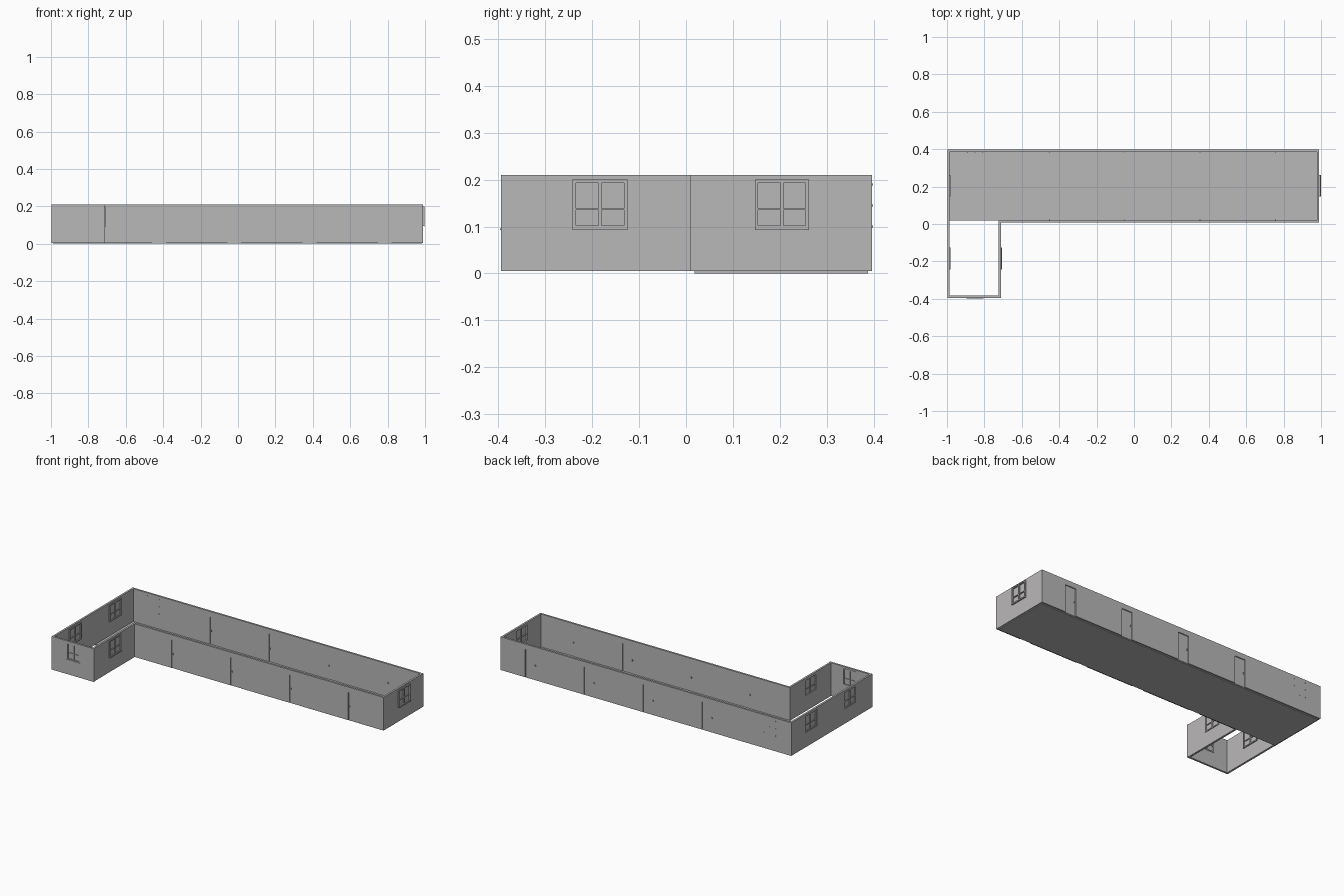
import bpy, bmesh

cube = bpy.data.objects.get("Cube")
if cube:
    bpy.data.objects.remove(cube, do_unlink=True)

GREY = (0.49, 0.48, 0.485, 1)
mat = bpy.data.materials.new("plain grey")
mat.use_nodes = True
mat.diffuse_color = GREY
mat.node_tree.nodes["Principled BSDF"].inputs["Base Color"].default_value = GREY

Z0, Z1 = 0.005, 0.21       # wall bottom and top
DOOR_TOP = 0.18
T = 0.012                  # wall thickness


def build(name, boxes, along="x"):
    """One object from boxes (a0, a1, t0, t1, z0, z1): a along the wall, t across it."""
    bm = bmesh.new()
    for a0, a1, t0, t1, z0, z1 in boxes:
        verts = bmesh.ops.create_cube(bm, size=1)["verts"]
        for v in verts:
            a = a1 if v.co.x > 0 else a0
            t = t1 if v.co.y > 0 else t0
            z = z1 if v.co.z > 0 else z0
            v.co = (a, t, z) if along == "x" else (t, a, z)
    bmesh.ops.recalc_face_normals(bm, faces=bm.faces)
    me = bpy.data.meshes.new(name)
    bm.to_mesh(me)
    bm.free()
    me.materials.append(mat)
    ob = bpy.data.objects.new(name, me)
    bpy.context.collection.objects.link(ob)
    return ob


def wall(name, along, a0, a1, t0, openings=()):
    """Wall split into piers, sills and lintels around its openings."""
    t1, boxes, pos = t0 + T, [], a0
    for o0, o1, b, h in sorted(openings):
        boxes.append((pos, o0, t0, t1, Z0, Z1))
        if b > Z0:
            boxes.append((o0, o1, t0, t1, Z0, b))
        boxes.append((o0, o1, t0, t1, h, Z1))
        pos = o1
    boxes.append((pos, a1, t0, t1, Z0, Z1))
    build(name, boxes, along)


def window(name, along, a0, a1, t0, t1, b, h, out):
    """Framed window with mullion, transom, glazing and outer sill."""
    f, mid, tm = 0.007, (a0 + a1) / 2, (t0 + t1) / 2
    zt = b + (h - b) * 0.4
    i0, i1 = t0 + 0.002, t1 - 0.002
    s0, s1 = (t1 - 0.002, t1 + 0.002) if out > 0 else (t0 - 0.002, t0 + 0.002)
    build(name, [
        (a0, a0 + f, t0, t1, b, h), (a1 - f, a1, t0, t1, b, h),
        (a0 + f, a1 - f, t0, t1, b, b + f), (a0 + f, a1 - f, t0, t1, h - f, h),
        (mid - 0.003, mid + 0.003, i0, i1, b + f, h - f),
        (a0 + f, mid - 0.003, i0, i1, zt - 0.002, zt + 0.002),
        (mid + 0.003, a1 - f, i0, i1, zt - 0.002, zt + 0.002),
        (a0 + f, a1 - f, tm - 0.001, tm + 0.001, b + f, h - f),
        (a0, a1, s0, s1, b - 0.002, b + 0.001)], along)


def door(name, x, y0, out):
    """Recessed leaf in a thin frame with a knob on each side."""
    w, f, y1 = 0.08, 0.003, y0 + T
    yc = y0 + T / 2 - out * 0.002
    build(name + "_frame", [
        (x, x + f, y0, y1, Z0, DOOR_TOP), (x + w - f, x + w, y0, y1, Z0, DOOR_TOP),
        (x + f, x + w - f, y0, y1, DOOR_TOP - f, DOOR_TOP)])
    build(name + "_leaf", [(x + f, x + w - f, yc - 0.002, yc + 0.002, Z0, DOOR_TOP - f)])
    build(name + "_handle", [
        (x + 0.008, x + 0.013, yc - 0.008, yc + 0.008, 0.087, 0.096)])


SIDE_B, SIDE_H = 0.095, 0.20
NEAR, FAR = (-0.242, -0.125), (0.147, 0.262)     # side window spans in y
DOORS = (-0.463, -0.06, 0.343, 0.745)            # door starts in x
FRONT_Y, BACK_Y, ANNEX_Y = 0.008, 0.385, -0.395
LEFT_X, RIGHT_X, ANNEX_X = -0.998, 0.978, -0.724

# Floor of the long hall
build("hall_floor", [(-0.99, 0.984, 0.018, 0.388, 0, Z0 + 0.002)])

# Long walls with four doors each
door_holes = [(x, x + 0.08, Z0, DOOR_TOP) for x in DOORS]
wall("hall_front_wall", "x", ANNEX_X, RIGHT_X, FRONT_Y, door_holes)
wall("hall_back_wall", "x", LEFT_X + T, RIGHT_X, BACK_Y, door_holes)
for i, x in enumerate(DOORS, 1):
    door(f"front_door_{i}", x, FRONT_Y, -1)
    door(f"back_door_{i}", x, BACK_Y, 1)

# Side walls with windows
side = lambda s: (*s, SIDE_B, SIDE_H)
wall("hall_end_wall", "y", FRONT_Y, BACK_Y + T, RIGHT_X, [side(FAR)])
wall("long_side_wall", "y", ANNEX_Y, BACK_Y + T, LEFT_X, [side(NEAR), side(FAR)])
wall("annex_inner_wall", "y", ANNEX_Y + T, FRONT_Y, ANNEX_X, [side(NEAR)])
window("hall_end_window", "y", *FAR, RIGHT_X, 0.998, SIDE_B, SIDE_H, 1)
window("annex_inner_window", "y", *NEAR, ANNEX_X, -0.708, SIDE_B, SIDE_H, 1)
for tag, span in (("near", NEAR), ("far", FAR)):
    window(f"long_side_{tag}_window", "y", *span, -0.996, -0.98, SIDE_B, SIDE_H, -1)

# Annex front wall and its window
wall("annex_front_wall", "x", LEFT_X + T, -0.71, ANNEX_Y, [(-0.895, -0.805, SIDE_B, SIDE_H)])
window("annex_front_window", "x", -0.895, -0.805, ANNEX_Y, ANNEX_Y + 0.014, SIDE_B, SIDE_H, -1)

# Small fixing studs on the blank end of the back wall, on both faces
build("back_wall_studs", [
    (x - 0.002, x + 0.002, BACK_Y - 0.0015, BACK_Y + T + 0.0015, z - 0.002, z + 0.002)
    for x in (-0.89, -0.85, -0.81) for z in (0.10, 0.145, 0.19)])
